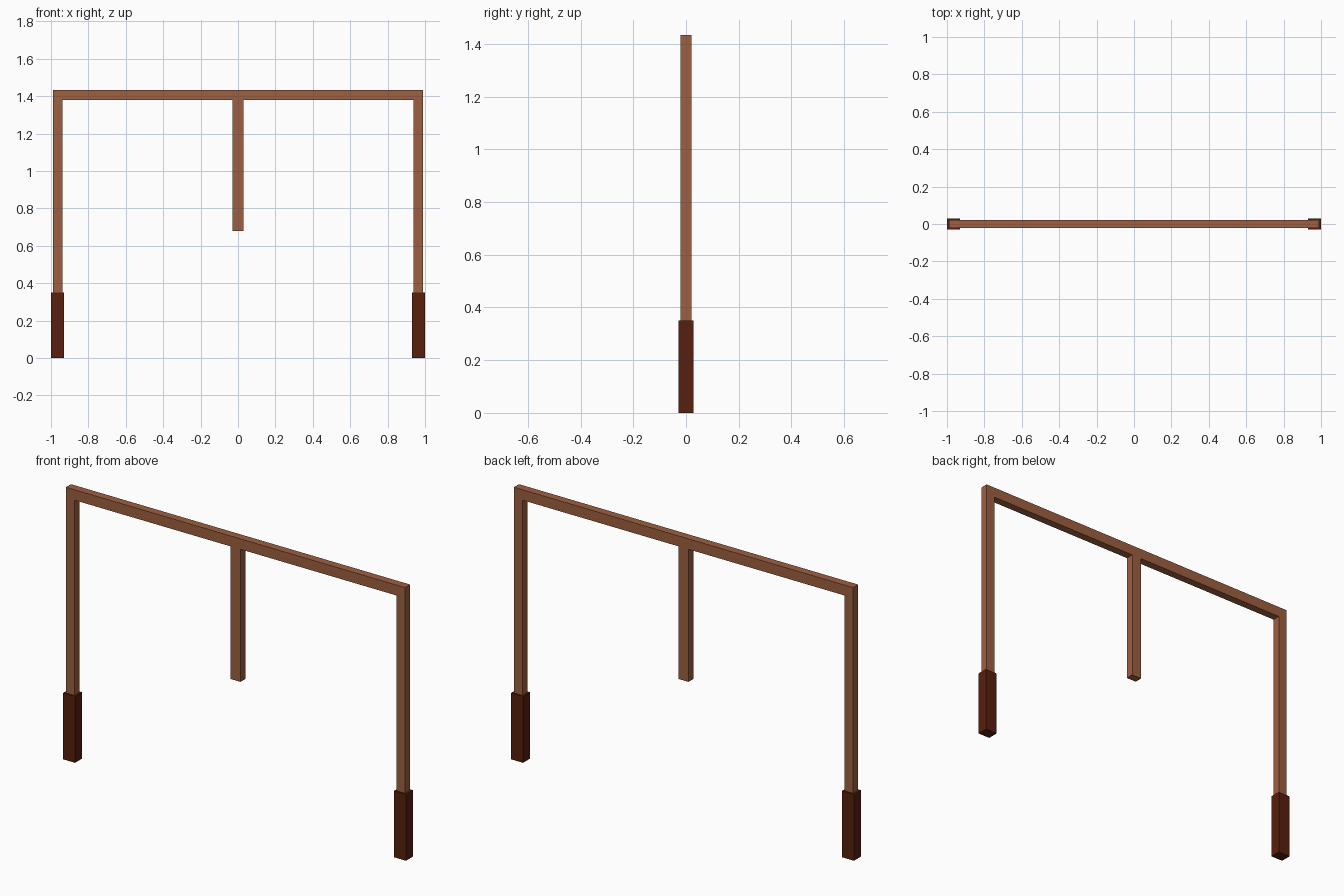
import bpy

if "Cube" in bpy.data.objects:
    bpy.data.objects.remove(bpy.data.objects["Cube"])


def material(name, rgb):
    m = bpy.data.materials.new(name)
    m.diffuse_color = (*rgb, 1.0)
    m.use_nodes = True
    m.node_tree.nodes["Principled BSDF"].inputs["Base Color"].default_value = m.diffuse_color
    return m


wood = material("brown_wood", (0.34, 0.115, 0.052))
dark = material("dark_brown_wood", (0.095, 0.014, 0.004))


def box(name, x, half_x, half_y, z0, z1, mat):
    """Axis-aligned box centred on y = 0, between heights z0 and z1."""
    bpy.ops.mesh.primitive_cube_add(size=2, location=(x, 0, (z0 + z1) / 2))
    ob = bpy.context.object
    ob.name = name
    ob.scale = (half_x, half_y, (z1 - z0) / 2)
    bpy.ops.object.transform_apply(location=False, rotation=False, scale=True)
    ob.data.materials.append(mat)
    return ob


BEAM_BOTTOM, TOP, BASE_TOP = 1.379, 1.434, 0.35
HALF_DEPTH = 0.021

# Top beam and the short hanging post in the middle
box("top_beam", 0, 0.989, HALF_DEPTH, BEAM_BOTTOM, TOP, wood)
box("hanging_post", 0, 0.029, HALF_DEPTH, 0.68, BEAM_BOTTOM, wood)

# End posts and their thicker dark feet
for side, s in (("left", -1), ("right", 1)):
    box(f"{side}_post", s * 0.9635, 0.0255, HALF_DEPTH, BASE_TOP, BEAM_BOTTOM, wood)
    box(f"{side}_foot", s * 0.965, 0.035, 0.029, 0, BASE_TOP, dark)
